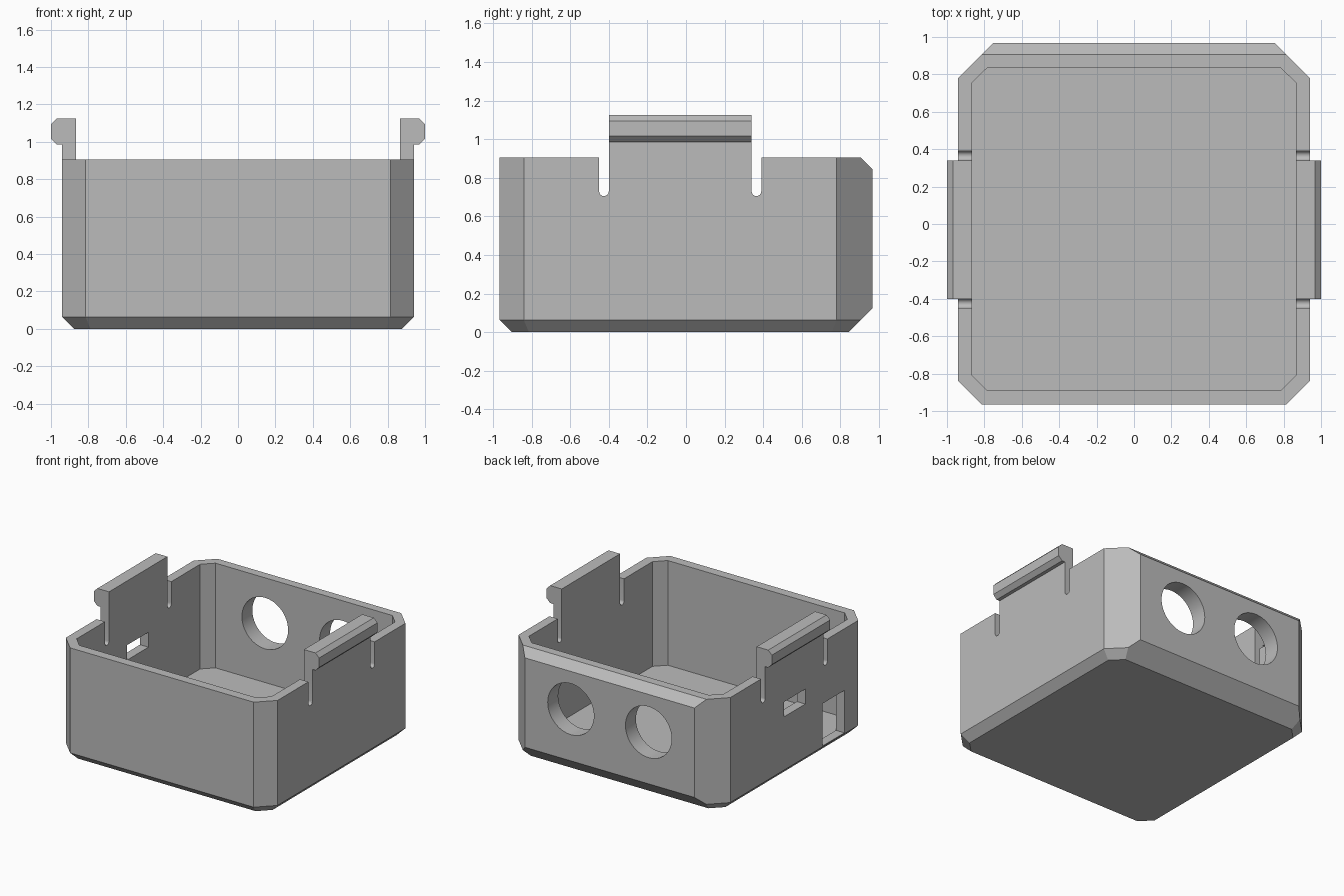
import bpy
import bmesh
import math
from mathutils import Matrix, Vector

if "Cube" in bpy.data.objects:
    bpy.data.objects.remove(bpy.data.objects["Cube"], do_unlink=True)

grey = bpy.data.materials.new("plain grey")
grey.use_nodes = True
grey.diffuse_color = (0.5, 0.5, 0.5, 1)
grey.node_tree.nodes["Principled BSDF"].inputs["Base Color"].default_value = grey.diffuse_color

HALF_X, FRONT, REAR = 0.94, -0.965, 0.905   # main shell outline
RIM, BEVEL, CORNER, WALL = 0.905, 0.0625, 0.125, 0.075
MID_Y = (FRONT + REAR) / 2


def finish(name, bm):
    bmesh.ops.recalc_face_normals(bm, faces=bm.faces)
    mesh = bpy.data.meshes.new(name)
    bm.to_mesh(mesh)
    bm.free()
    mesh.materials.append(grey)
    obj = bpy.data.objects.new(name, mesh)
    bpy.context.collection.objects.link(obj)
    return obj


def octagon(half_x, y0, y1, cut, z):
    """Rectangle outline with 45 degree corners."""
    return [Vector(p) for p in (
        (half_x, y0 + cut, z), (half_x, y1 - cut, z),
        (half_x - cut, y1, z), (cut - half_x, y1, z),
        (-half_x, y1 - cut, z), (-half_x, y0 + cut, z),
        (cut - half_x, y0, z), (half_x - cut, y0, z))]


def prism(name, outline, offset):
    """Extrude a closed outline along an offset."""
    bm = bmesh.new()
    face = bm.faces.new([bm.verts.new(p) for p in outline])
    ext = bmesh.ops.extrude_face_region(bm, geom=[face])
    verts = [g for g in ext["geom"] if isinstance(g, bmesh.types.BMVert)]
    bmesh.ops.translate(bm, vec=offset, verts=verts)
    return finish(name, bm)


def box(name, low, high):
    x, y, z = low
    outline = [(x, y, z), (high[0], y, z), (high[0], high[1], z), (x, high[1], z)]
    return prism(name, outline, (0, 0, high[2] - z))


def cut(target, cutter):
    mod = target.modifiers.new("cut", "BOOLEAN")
    mod.operation = "DIFFERENCE"
    mod.solver = "EXACT"
    mod.object = cutter
    bpy.context.view_layer.objects.active = target
    bpy.ops.object.modifier_apply(modifier=mod.name)
    bpy.data.objects.remove(cutter, do_unlink=True)


# Outer shell: bevelled base plus a thicker bevelled rear wall
bm = bmesh.new()
small_cut = CORNER - BEVEL * (2 - math.sqrt(2))
points = octagon(HALF_X - BEVEL, FRONT + BEVEL, REAR - BEVEL, small_cut, 0)
points += octagon(HALF_X, FRONT, REAR, CORNER, BEVEL)
points += octagon(HALF_X, FRONT, REAR, CORNER, RIM)
pad_x = HALF_X - CORNER - BEVEL
points += [Vector((s * pad_x, REAR + BEVEL, z)) for s in (-1, 1)
           for z in (2 * BEVEL, RIM - BEVEL)]
verts = [bm.verts.new(p) for p in points]
bmesh.ops.convex_hull(bm, input=verts)
bmesh.ops.dissolve_limit(bm, angle_limit=math.radians(1), verts=bm.verts, edges=bm.edges)
shell = finish("box_shell", bm)

# Hollow interior
cut(shell, prism("cavity", octagon(HALF_X - WALL, FRONT + WALL, REAR - WALL + 0.005,
                                   0.08, 0.065), (0, 0, 1)))

# Two round openings in the rear wall
for x in (-0.345, 0.345):
    bm = bmesh.new()
    bmesh.ops.create_cone(bm, cap_ends=True, segments=64, radius1=0.205, radius2=0.205,
                          depth=0.4, matrix=Matrix.Translation((x, 0.9, 0.54))
                          @ Matrix.Rotation(math.pi / 2, 4, "X"))
    cut(shell, finish("round_opening", bm))

# Rectangular ports in one side wall
cut(shell, box("small_port", (-1.05, -0.17, 0.49), (-0.8, 0.1, 0.61)))
cut(shell, box("tall_port", (-1.05, -0.665, 0.07), (-0.8, -0.385, 0.41)))

# Round-bottomed relief slots beside each clip
TAB, SLOT = 0.37, 0.05
for side in (-1, 1):
    for end in (-1, 1):
        yc, r = MID_Y + end * (TAB + SLOT / 2), SLOT / 2
        outline = [(side * 0.8, yc - r, 1.2)]
        for i in range(13):
            a = math.pi * (1 + i / 12)
            outline.append((side * 0.8, yc + r * math.cos(a), 0.73 + r * math.sin(a)))
        outline.append((side * 0.8, yc + r, 1.2))
        cut(shell, prism("relief_slot", outline, (side * 0.25, 0, 0)))

# Snap clips with chamfered outward hooks
hook = [(0.865, RIM), (0.865, 1.125), (0.968, 1.125), (1.0, 1.093),
        (1.0, 1.017), (0.968, 0.985), (HALF_X, 0.985), (HALF_X, RIM)]
clips = [prism(name, [(s * x, MID_Y - TAB, z) for x, z in hook], (0, 2 * TAB, 0))
         for name, s in (("left_clip", 1), ("right_clip", -1))]

# Smooth only the round openings
bpy.ops.object.select_all(action="DESELECT")
for obj in [shell] + clips:
    obj.select_set(True)
bpy.context.view_layer.objects.active = shell
bpy.ops.object.shade_smooth_by_angle(angle=math.radians(25))
